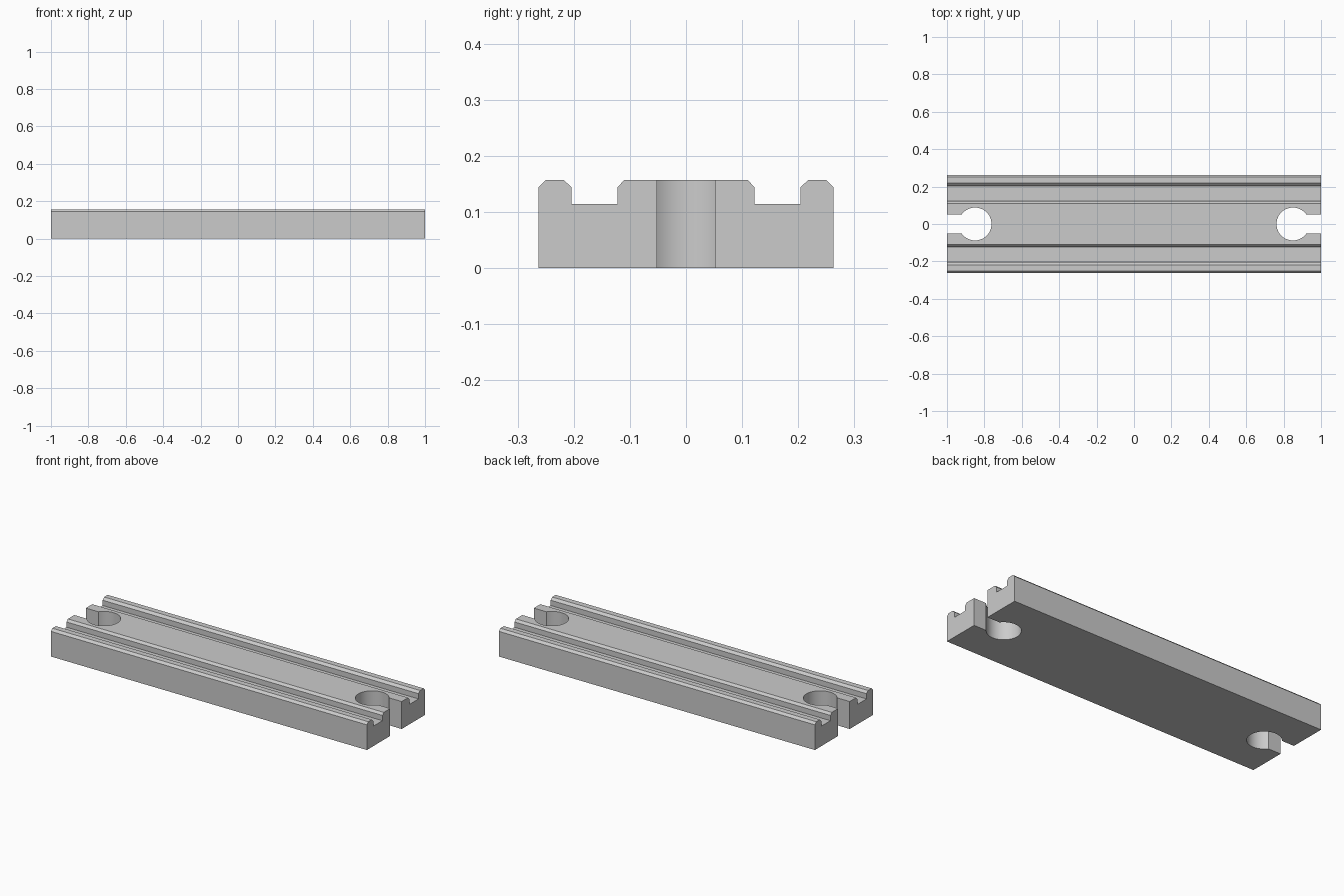
import bpy, bmesh, math

if "Cube" in bpy.data.objects:
    bpy.data.objects.remove(bpy.data.objects["Cube"])

# Single flat colour
grey = bpy.data.materials.new("light_grey")
grey.use_nodes = True
colour = (0.6, 0.6, 0.6, 1)
grey.diffuse_color = colour
grey.node_tree.nodes["Principled BSDF"].inputs["Base Color"].default_value = colour


def extrude_outline(name, points, offset):
    """Make a solid by sweeping a closed outline along an offset."""
    bm = bmesh.new()
    face = bm.faces.new([bm.verts.new(p) for p in points])
    swept = bmesh.ops.extrude_face_region(bm, geom=[face])
    verts = [g for g in swept["geom"] if isinstance(g, bmesh.types.BMVert)]
    bmesh.ops.translate(bm, verts=verts, vec=offset)
    bmesh.ops.recalc_face_normals(bm, faces=bm.faces)
    mesh = bpy.data.meshes.new(name)
    bm.to_mesh(mesh)
    bm.free()
    mesh.materials.append(grey)
    obj = bpy.data.objects.new(name, mesh)
    bpy.context.collection.objects.link(obj)
    return obj


# Track body: half cross-section with two wheel grooves, mirrored in y
TOP, SHOULDER, FLOOR = 0.157, 0.144, 0.114
half = [(0.11, TOP), (0.122, SHOULDER), (0.122, FLOOR), (0.204, FLOOR),
        (0.204, SHOULDER), (0.218, TOP), (0.25, TOP), (0.263, SHOULDER), (0.263, 0)]
section = half + [(-y, z) for y, z in reversed(half)]
track = extrude_outline("track_body", [(-1, y, z) for y, z in section], (2, 0, 0))

# Keyhole sockets: a round hole opening to the end through a narrow slot
RADIUS, CENTRE, SLOT, STEPS = 0.088, 0.85, 0.052, 48
start = math.asin(SLOT / RADIUS)
for side, label in ((1, "left"), (-1, "right")):
    outline = [(side * 1.1, -SLOT, -0.1), (side * 1.1, SLOT, -0.1)]
    for i in range(STEPS + 1):
        a = start + (2 * math.pi - 2 * start) * i / STEPS
        outline.append((side * (CENTRE + RADIUS * math.cos(a)), RADIUS * math.sin(a), -0.1))
    cutter = extrude_outline(label + "_socket_cutter", outline, (0, 0, 0.4))
    cutter.hide_render = True
    cut = track.modifiers.new(label + "_socket", "BOOLEAN")
    cut.operation = "DIFFERENCE"
    cut.solver = "EXACT"
    cut.object = cutter
    bpy.context.view_layer.objects.active = track
    bpy.ops.object.modifier_apply(modifier=cut.name)
    bpy.data.objects.remove(cutter)

# Smooth socket walls, crisp edges elsewhere
bpy.ops.object.select_all(action="DESELECT")
track.select_set(True)
bpy.context.view_layer.objects.active = track
bpy.ops.object.shade_smooth_by_angle(angle=math.radians(25))
